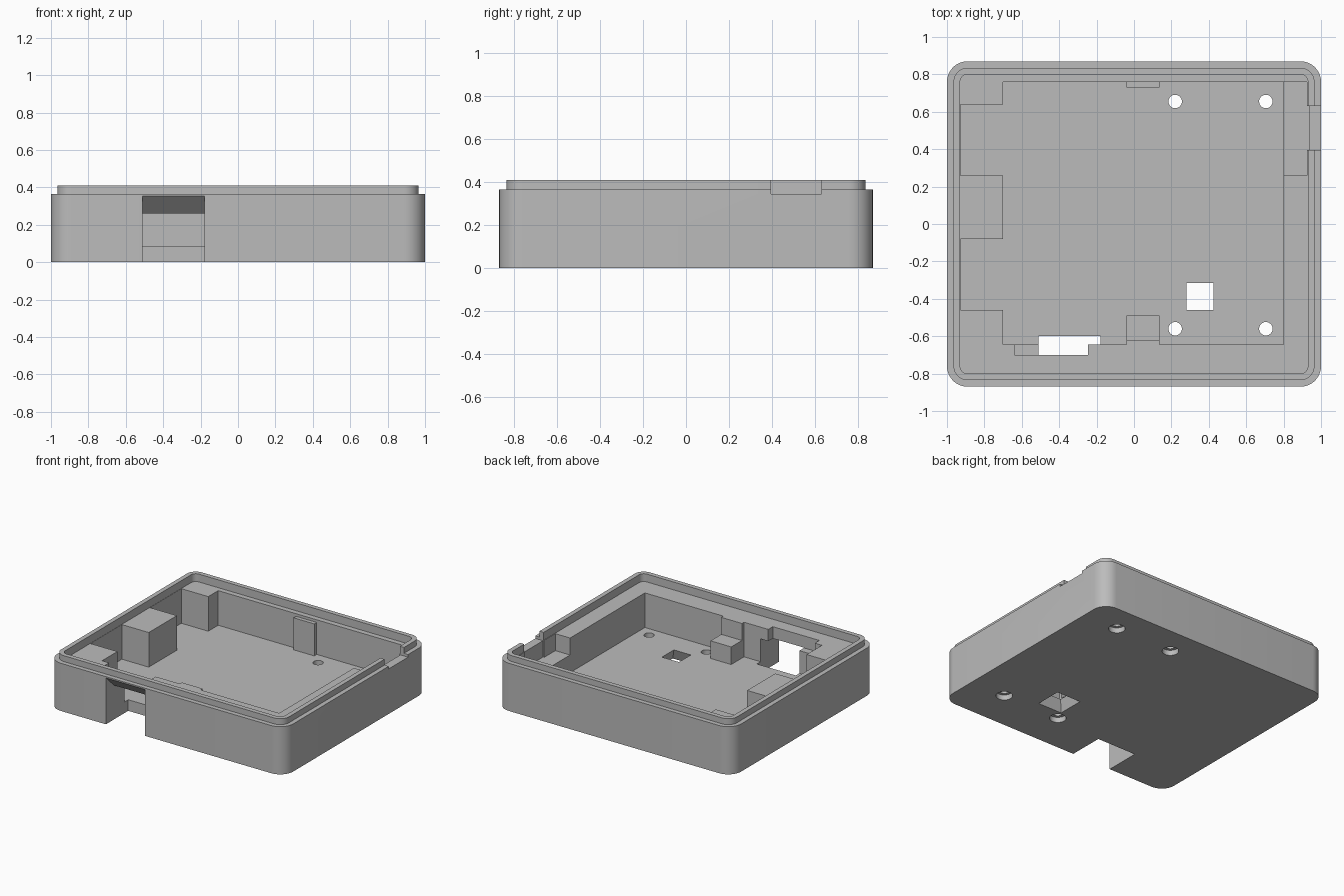
import bpy, bmesh, math

if "Cube" in bpy.data.objects:
    bpy.data.objects.remove(bpy.data.objects["Cube"])

plastic = bpy.data.materials.new("grey_plastic")
plastic.use_nodes = True
GREY = (0.5, 0.5, 0.5, 1)
plastic.diffuse_color = GREY
plastic.node_tree.nodes["Principled BSDF"].inputs["Base Color"].default_value = GREY

HALF_X, HALF_Y, RADIUS = 1.0, 0.87, 0.11
FLOOR, LEDGE, SHOULDER, RIM = 0.085, 0.35, 0.365, 0.41


def loft(name, rings):
    """Closed solid through rings that all have the same number of points."""
    bm = bmesh.new()
    loops = [[bm.verts.new(p) for p in ring] for ring in rings]
    n = len(loops[0])
    for a, b in zip(loops, loops[1:]):
        for i in range(n):
            j = (i + 1) % n
            bm.faces.new((a[i], a[j], b[j], b[i]))
    bm.faces.new(loops[0][::-1])
    bm.faces.new(loops[-1])
    bmesh.ops.recalc_face_normals(bm, faces=bm.faces)
    mesh = bpy.data.meshes.new(name)
    bm.to_mesh(mesh)
    bm.free()
    ob = bpy.data.objects.new(name, mesh)
    bpy.context.collection.objects.link(ob)
    mesh.materials.append(plastic)
    return ob


def prism(name, outline, z0, z1):
    return loft(name, [[(x, y, z) for x, y in outline] for z in (z0, z1)])


def box(name, x0, x1, y0, y1, z0, z1):
    return prism(name, [(x0, y0), (x1, y0), (x1, y1), (x0, y1)], z0, z1)


def rounded(inset, z, steps=10):
    """Ring of the case outline, moved inwards by inset."""
    r, ring = RADIUS - inset, []
    for k, (sx, sy) in enumerate([(1, 1), (-1, 1), (-1, -1), (1, -1)]):
        for i in range(steps + 1):
            a = math.pi / 2 * (k + i / steps)
            ring.append((sx * (HALF_X - RADIUS) + r * math.cos(a),
                         sy * (HALF_Y - RADIUS) + r * math.sin(a), z))
    return ring


def circle(x, y, r, z, n=32):
    return [(x + r * math.cos(2 * math.pi * i / n),
             y + r * math.sin(2 * math.pi * i / n), z) for i in range(n)]


def square(x, y, half, z):
    return [(x + half * sx, y + half * sy, z)
            for sx, sy in [(-1, -1), (1, -1), (1, 1), (-1, 1)]]


def cut(target, cutter):
    cutter.hide_render = True
    mod = target.modifiers.new("cut", "BOOLEAN")
    mod.operation, mod.solver, mod.object = "DIFFERENCE", "EXACT", cutter
    bpy.context.view_layer.objects.active = target
    bpy.ops.object.modifier_apply(modifier=mod.name)
    bpy.data.objects.remove(cutter)


# Case shell: outer wall, stepped rim and inner ledge
shell = loft("case_shell", [
    rounded(0, 0), rounded(0, SHOULDER), rounded(0.035, SHOULDER),
    rounded(0.035, RIM), rounded(0.07, RIM), rounded(0.07, LEDGE)])

# Main cavity, leaving the support blocks along the walls
L, B, F = -0.928, -0.7, -0.645
cavity = [(L, -0.46), (B, -0.46), (B, F), (-0.04, F), (-0.04, -0.62),
          (0.135, -0.62), (0.135, F), (0.8, F), (0.8, 0.76), (B, 0.76),
          (B, 0.64), (L, 0.64), (L, 0.26), (B, 0.26), (B, -0.08), (L, -0.08)]
cut(shell, prism("cavity_cutter", cavity, FLOOR, 0.5))

# Lowered side shelf and the cable notch beside it
cut(shell, box("shelf_cutter", 0.79, 0.925, 0.26, 0.76, 0.22, 0.5))
cut(shell, box("shelf_edge_cutter", 0.9, 0.935, 0.395, 0.63, 0.22, 0.5))
cut(shell, box("notch_cutter", 0.91, 1.1, 0.395, 0.63, 0.345, 0.5))

# Front connector slot with a sloping ceiling, and the pocket above it
slot = [(-0.9, -0.05), (-0.6, -0.05), (-0.6, 0.26), (-0.77, 0.26),
        (-0.87, 0.355), (-0.9, 0.36)]
cut(shell, loft("slot_cutter", [[(x, y, z) for y, z in slot]
                                for x in (-0.51, -0.18)]))
cut(shell, box("pocket_cutter", -0.64, -0.245, -0.7, -0.61, 0.258, 0.5))

# Counterbored screw holes
for x in (0.22, 0.705):
    for y in (-0.56, 0.655):
        cut(shell, loft("screw_hole_cutter", [
            circle(x, y, 0.058, -0.05), circle(x, y, 0.058, 0.04),
            circle(x, y, 0.036, 0.04), circle(x, y, 0.036, 0.2)]))

# Tapered square opening in the floor
cut(shell, loft("opening_cutter", [
    square(0.352, -0.387, 0.105, -0.01), square(0.352, -0.387, 0.072, FLOOR),
    square(0.352, -0.387, 0.072, 0.15)]))

# Board supports at the front and back walls
front_support = box("front_support", -0.04, 0.135, -0.63, -0.49, FLOOR - 0.02, 0.22)
back_rib = box("back_rib", -0.04, 0.135, 0.73, 0.77, FLOOR - 0.02, 0.33)

for ob in (shell, front_support, back_rib):
    bpy.ops.object.select_all(action="DESELECT")
    ob.select_set(True)
    bpy.context.view_layer.objects.active = ob
    bpy.ops.object.shade_smooth_by_angle(angle=math.radians(30))
